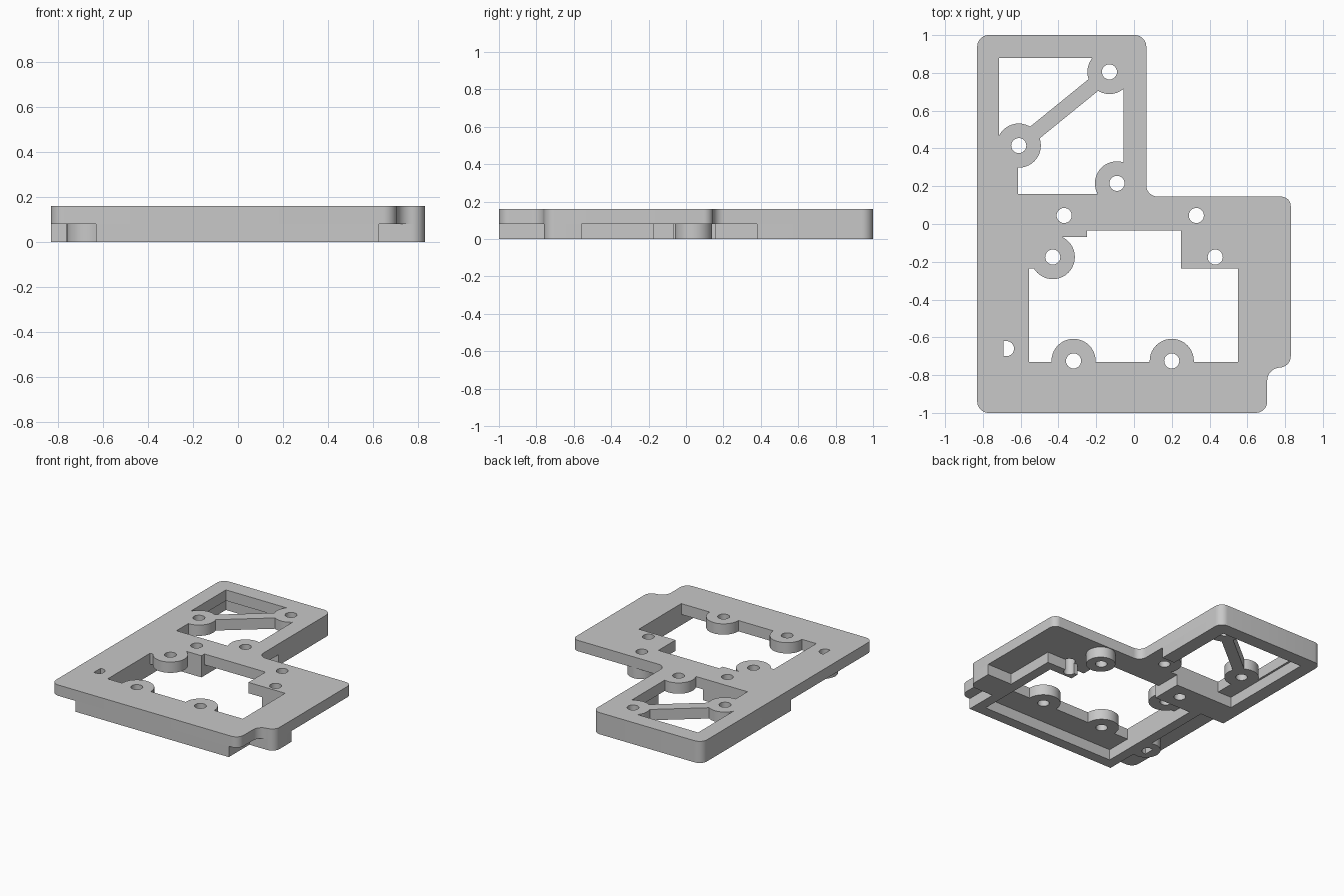
import bpy, bmesh, math
from mathutils import Vector

cube = bpy.data.objects.get("Cube")
if cube:
    bpy.data.objects.remove(cube)

grey = bpy.data.materials.new("plain_grey")
grey.use_nodes = True
grey.diffuse_color = (0.58, 0.58, 0.58, 1)
grey.node_tree.nodes["Principled BSDF"].inputs["Base Color"].default_value = (0.58, 0.58, 0.58, 1)

MID, TOP = 0.08, 0.16


def rounded(corners):
    """Outline from (x, y) or (x, y, radius) corners."""
    pts = []
    n = len(corners)
    for i, c in enumerate(corners):
        p = Vector(c[:2])
        if len(c) == 2:
            pts.append(p)
            continue
        a = (Vector(corners[i - 1][:2]) - p).normalized()
        b = (Vector(corners[(i + 1) % n][:2]) - p).normalized()
        r = c[2]
        for k in range(9):
            t = k / 8 * math.pi / 2
            pts.append(p + a * r * (1 - math.sin(t)) + b * r * (1 - math.cos(t)))
    return pts


def disc(x, y, r, n=40):
    return [Vector((x + r * math.cos(2 * math.pi * k / n),
                    y + r * math.sin(2 * math.pi * k / n))) for k in range(n)]


def prism(name, outlines, z0, z1):
    """Closed upright solid for each separate outline, in one object."""
    bm = bmesh.new()
    for pts in outlines:
        low = [bm.verts.new((p[0], p[1], z0)) for p in pts]
        high = [bm.verts.new((p[0], p[1], z1)) for p in pts]
        bm.faces.new(low)
        bm.faces.new(high)
        for i in range(len(pts)):
            bm.faces.new((low[i - 1], low[i], high[i], high[i - 1]))
    bmesh.ops.remove_doubles(bm, verts=bm.verts, dist=0.0001)
    bmesh.ops.recalc_face_normals(bm, faces=bm.faces)
    me = bpy.data.meshes.new(name)
    bm.to_mesh(me)
    bm.free()
    me.materials.append(grey)
    ob = bpy.data.objects.new(name, me)
    bpy.context.collection.objects.link(ob)
    return ob


def combine(ob, tool, operation, keep=False):
    m = ob.modifiers.new(operation.lower(), "BOOLEAN")
    m.operation, m.object, m.solver = operation, tool, "EXACT"
    bpy.context.view_layer.objects.active = ob
    bpy.ops.object.modifier_apply(modifier=m.name)
    if not keep:
        bpy.data.objects.remove(tool)


# Top plate with its two windows
plate = prism("top_plate", [rounded([
    (-0.83, -1, 0.06), (0.705, -1, 0.06), (0.705, -0.76, 0.07), (0.83, -0.76, 0.06),
    (0.83, 0.145, 0.05), (0.065, 0.145, 0.06), (0.065, 1, 0.06), (-0.83, 1, 0.06)])], MID, TOP)
back_window = [(-0.615, 0.16), (-0.055, 0.16), (-0.055, 0.88), (-0.715, 0.88),
               (-0.715, 0.41), (-0.615, 0.41)]
front_window = [(-0.555, -0.73), (0.55, -0.73), (0.55, -0.235), (0.25, -0.235),
                (0.25, -0.035), (-0.25, -0.035), (-0.25, -0.07), (-0.4, -0.07),
                (-0.4, -0.235), (-0.555, -0.235)]
combine(plate, prism("window_cutter", [back_window, front_window], -0.1, 0.3), "DIFFERENCE")

# Screw bosses and diagonal brace in the plate
bosses = [(-0.13, 0.805), (-0.61, 0.415), (-0.09, 0.215),
          (-0.43, -0.175), (-0.32, -0.725), (0.2, -0.725)]
for x, y in bosses:
    combine(plate, prism("boss", [disc(x, y, 0.117)], MID, TOP), "UNION")
a, b = Vector(bosses[0]), Vector(bosses[1])
side = (b - a).normalized().orthogonal() * 0.04
combine(plate, prism("brace", [[a + side, b + side, b - side, a - side]], MID, TOP), "UNION")

# Lower wall following the edge, with openings at the corners
wall = prism("lower_wall", [rounded([
    (-0.83, 1, 0.06), (-0.83, -0.04), (-0.63, -0.04), (-0.63, -1), (0.625, -1),
    (0.625, -0.76), (0.83, -0.76, 0.06), (0.83, -0.56), (0.625, -0.56), (0.625, -0.17),
    (0.36, -0.17), (0.36, -0.235), (0.55, -0.235), (0.55, -0.92), (-0.555, -0.92),
    (-0.555, -0.07), (-0.25, -0.07), (-0.25, 0.16), (-0.73, 0.16), (-0.73, 0.9),
    (-0.04, 0.9), (-0.04, 0.38), (0.065, 0.38), (0.065, 1, 0.06)])], 0, MID)
for x, y in [(-0.66, -0.66), (0.33, 0.04)]:
    combine(wall, prism("lower_boss", [disc(x, y, 0.1)], 0, MID), "UNION")

# Screw holes and the D-shaped hole through both layers
holes = bosses + [(-0.37, 0.045), (0.33, 0.045), (0.43, -0.175)]
d_hole = rounded([(-0.69, -0.7), (-0.635, -0.7, 0.04), (-0.635, -0.62, 0.04), (-0.69, -0.62)])
cutter = prism("hole_cutter", [disc(x, y, 0.04, 24) for x, y in holes] + [d_hole], -0.1, 0.3)
for ob in (plate, wall):
    combine(ob, cutter, "DIFFERENCE", keep=True)
bpy.data.objects.remove(cutter)

for ob in (plate, wall):
    bpy.ops.object.select_all(action="DESELECT")
    ob.select_set(True)
    bpy.context.view_layer.objects.active = ob
    bpy.ops.object.shade_smooth_by_angle(angle=math.radians(30))
